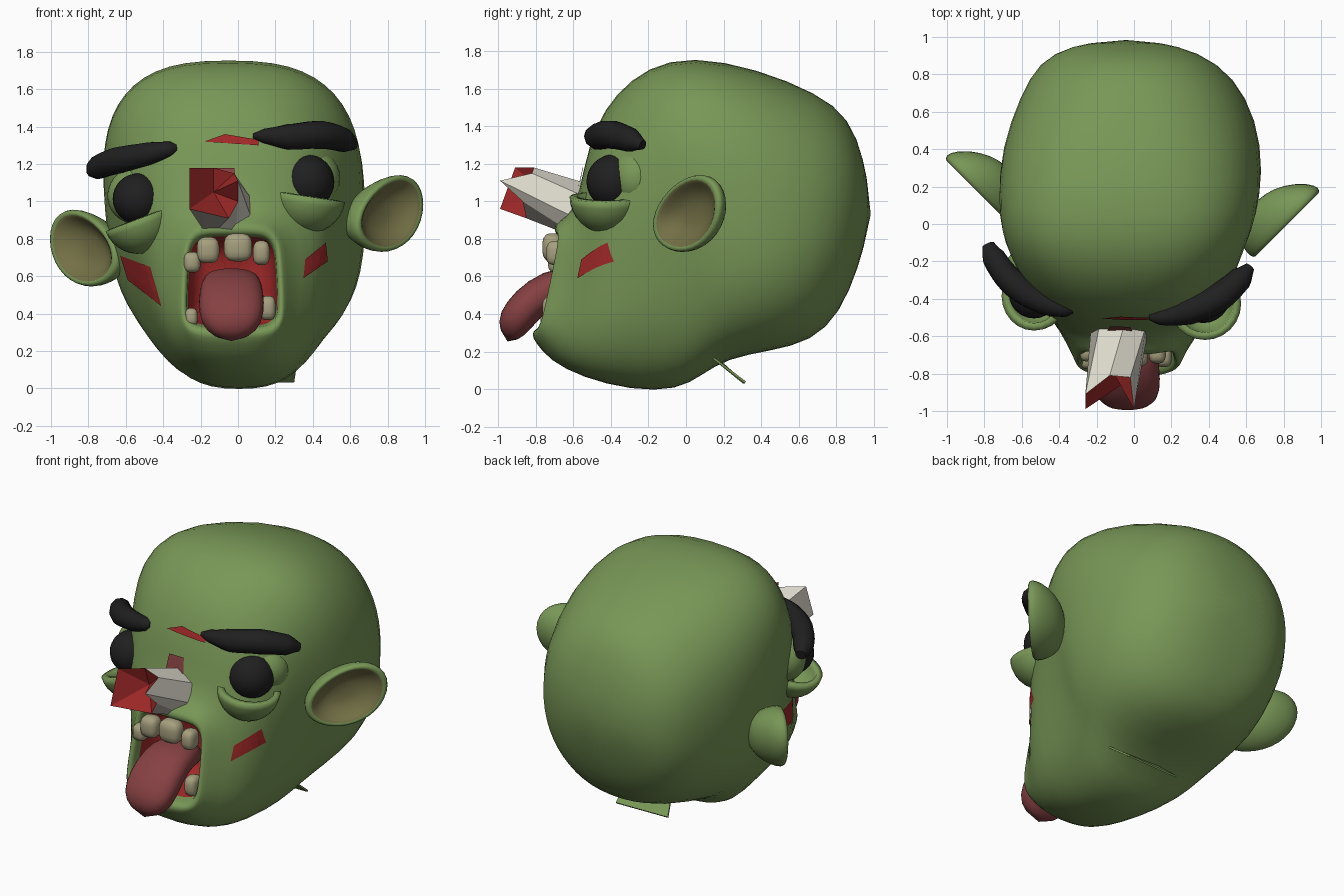
import bpy, bmesh, math
from math import sin, cos, pi, radians
from mathutils import Vector, Matrix
from mathutils.bvhtree import BVHTree

if "Cube" in bpy.data.objects:
    bpy.data.objects.remove(bpy.data.objects["Cube"])


def material(name, rgb):
    m = bpy.data.materials.new(name)
    m.use_nodes = True
    col = (*rgb, 1)
    m.diffuse_color = col
    bsdf = m.node_tree.nodes["Principled BSDF"]
    bsdf.inputs["Base Color"].default_value = col
    bsdf.inputs["Roughness"].default_value = 0.9
    return m


GREEN = material("green skin", (0.19, 0.31, 0.095))
RED = material("wound red", (0.36, 0.022, 0.022))
PINK = material("tongue red", (0.24, 0.052, 0.055))
BONE = material("bone", (0.72, 0.69, 0.6))
TOOTH = material("dull tooth", (0.38, 0.35, 0.21))
BLACK = material("black", (0.014, 0.014, 0.014))
OLIVE = material("olive ear", (0.17, 0.16, 0.06))


def finish(name, bm, mats, smooth=True, subsurf=0):
    """Turn a bmesh into a shaded object."""
    bmesh.ops.recalc_face_normals(bm, faces=bm.faces)
    mesh = bpy.data.meshes.new(name)
    for f in bm.faces:
        f.smooth = smooth
    bm.to_mesh(mesh)
    bm.free()
    for m in mats:
        mesh.materials.append(m)
    ob = bpy.data.objects.new(name, mesh)
    bpy.context.collection.objects.link(ob)
    if subsurf:
        mod = ob.modifiers.new("round", "SUBSURF")
        mod.levels = mod.render_levels = subsurf
    return ob


def loft(name, rings, mats, band=lambda i: 0, smooth=True, subsurf=0):
    """Skin a list of rings; a ring of one point closes that end."""
    bm = bmesh.new()
    vs = [[bm.verts.new(p) for p in r] for r in rings]
    for i, (a, b) in enumerate(zip(vs, vs[1:])):
        n = max(len(a), len(b))
        for k in range(n):
            j = (k + 1) % n
            if len(a) == 1:
                quad = (a[0], b[j], b[k])
            elif len(b) == 1:
                quad = (a[k], a[j], b[0])
            else:
                quad = (a[k], a[j], b[j], b[k])
            bm.faces.new(quad).material_index = band(i)
    return finish(name, bm, mats, smooth, subsurf)


def slab(a, p):
    """Unit superellipse point."""
    c, s = cos(a), sin(a)
    return math.copysign(abs(c) ** (2 / p), c), math.copysign(abs(s) ** (2 / p), s)


def head_ring(yt, zt, yb, zb, wt, wb, cx, swing, p):
    lean = .06 if wt > .5 else 0
    pts = []
    for k in range(28):
        u, v = slab(2 * pi * (k + 0.5) / 28, p)
        t = (v + 1) / 2
        pts.append((cx + lean * (1 - t) + u * (wb + (wt - wb) * t),
                    yb + (yt - yb) * t + swing * u * u,
                    zb + (zt - zb) * t))
    return pts


# Head: runs from the throat, out over the lips and back around the skull
sections = [
    (-.45, .78, -.45, .36, .22, .23, -.03, 0, 4),
    (-.68, .82, -.78, .33, .225, .25, -.03, .04, 5),
    (-.70, .825, -.81, .32, .23, .255, -.03, .04, 5),
    (-.71, .86, -.83, .29, .25, .28, -.03, .04, 5),
    (-.69, .89, -.81, .25, .27, .30, -.03, .05, 4),
    (-.59, .96, -.73, .15, .37, .34, -.03, .07, 3.1),
    (-.55, 1.18, -.56, .06, .52, .42, -.04, .09, 2.9),
    (-.49, 1.41, -.30, -.01, .65, .44, -.05, .16, 2.7),
    (-.38, 1.58, -.05, -.01, .72, .51, -.06, .15, 2.6),
    (-.21, 1.72, .08, .07, .74, .58, -.06, .08, 2.7),
    (.03, 1.78, .22, .16, .735, .67, -.05, .02, 2.8),
    (.38, 1.71, .45, .20, .71, .69, -.04, 0, 2.6),
    (.70, 1.58, .67, .25, .61, .61, -.03, 0, 2.25),
    (.87, 1.45, .82, .40, .48, .49, -.03, .02, 2.15),
    (.95, 1.22, .92, .65, .28, .30, -.05, .02, 2.1),
]
rings = [[(-.03, -.44, .57)]] + [head_ring(*s) for s in sections] + [[(-.04, .99, .93)]]
head = loft("head", rings, [GREEN, RED], lambda i: int(i < 2), subsurf=1)
bpy.context.view_layer.update()
skin = BVHTree.FromObject(head, bpy.context.evaluated_depsgraph_get())


def patch(name, mat, corners, n=6):
    """Thin plate laid on the face, given by its four x, z corners."""
    a, b, c, d = [Vector(p) for p in corners]
    bm = bmesh.new()
    grid = []
    for i in range(n + 1):
        for j in range(n + 1):
            q = a.lerp(b, i / n).lerp(d.lerp(c, i / n), j / n)
            hit = skin.ray_cast(Vector((q.x, -2, q.y)), Vector((0, 1, 0)))[0]
            grid.append(bm.verts.new((q.x, (hit.y if hit else -.2) - .009, q.y)))
    for i in range(n):
        for j in range(n):
            k = i * (n + 1) + j
            bm.faces.new((grid[k], grid[k + n + 1], grid[k + n + 2], grid[k + 1]))
    ob = finish(name, bm, [mat], False)
    if ob.data.polygons[0].normal.y > 0:
        ob.data.flip_normals()


patch("left_cheek_wound", RED, [(.36, .69), (.47, .78), (.48, .68), (.35, .59)])
patch("right_cheek_wound", RED, [(-.63, .71), (-.47, .65), (-.41, .44), (-.59, .58)])
patch("forehead_wound", RED, [(-.18, 1.32), (-.07, 1.36), (.11, 1.33), (.11, 1.30)])
patch("nose_hole", PINK, [(-.13, 1.18), (-.02, 1.18), (0, 1.0), (-.15, 1.0)])


def ball(name, mat, loc, scale, turn=0, lower_only=False):
    bm = bmesh.new()
    bmesh.ops.create_uvsphere(bm, u_segments=24, v_segments=16, radius=1)
    if lower_only:
        bmesh.ops.delete(bm, geom=[v for v in bm.verts if v.co.z > .01], context="VERTS")
    bm.transform(Matrix.LocRotScale(Vector(loc), Matrix.Rotation(turn, 3, "Y").to_quaternion(),
                                    Vector(scale)))
    return finish(name, bm, [mat])


def tube(name, mat, pts, radii, depth):
    """Tapered round strip along a smooth curve."""
    cu = bpy.data.curves.new(name, "CURVE")
    cu.dimensions = "3D"
    cu.bevel_depth, cu.bevel_resolution, cu.resolution_u = depth, 3, 6
    cu.use_fill_caps = True
    sp = cu.splines.new("BEZIER")
    sp.bezier_points.add(len(pts) - 1)
    for b, p, r in zip(sp.bezier_points, pts, radii):
        b.co, b.radius = p, r
        b.handle_left_type = b.handle_right_type = "AUTO"
    cu.materials.append(mat)
    ob = bpy.data.objects.new(name, cu)
    bpy.context.collection.objects.link(ob)


# Eyes, each in a raised socket with a bowl-like lower lid
for side, eye, r, bowl, br, tilt in (
        ("left", (.37, -.385, 1.105), .145, (.38, -.425, 1.025), .195, .15),
        ("right", (-.535, -.37, 1.015), .135, (-.535, -.385, .905), .185, -.36)):
    ball(side + "_eye", BLACK, eye, (r, r, r))
    ball(side + "_socket", GREEN, (eye[0], eye[1] + .12, eye[2] + .02), (1.22 * r, r, 1.15 * r), tilt)
    lid = ball(side + "_lower_lid", GREEN, bowl, (br, br, br), tilt, True)
    lid.modifiers.new("thick", "SOLIDIFY").thickness = .04

# Eyebrows
tube("left_brow", BLACK, [(.08, -.50, 1.35), (.14, -.50, 1.35), (.27, -.47, 1.345), (.44, -.40, 1.355),
                          (.57, -.29, 1.325), (.62, -.23, 1.30)], (.2, .6, 1.05, 1.15, .95, .4), .068)
tube("right_brow", BLACK, [(-.325, -.46, 1.285), (-.36, -.455, 1.28), (-.48, -.42, 1.255), (-.64, -.32, 1.22),
                           (-.75, -.18, 1.18), (-.78, -.11, 1.16)], (.3, .65, .95, 1.1, .95, .5), .067)

# Ears: a rounded shell folded over a rim into a dished inside
for side, s, centre in (("left", 1, (.79, .025, .93)), ("right", -1, (-.805, .20, .745))):
    out, up, face = Vector((s * .71, .71, 0)), Vector((0, 0, 1)), Vector((s * .71, -.71, 0))
    rings = []
    for size, depth in ((0, -.17), (.5, -.15), (.85, -.08), (1, 0), (.98, .04),
                        (.85, .045), (.74, .01), (.45, -.04), (0, -.05)):
        ring = []
        for k in range(16 if size else 1):
            a = 2 * pi * k / 16
            x = .265 * size * cos(a)
            z = .205 * size * sin(a) * (1 + .12 * cos(a)) + .22 * x
            ring.append(Vector(centre) + out * (x + .3 * min(depth, 0)) + up * z + face * depth)
        rings.append(ring)
    loft(side + "_ear", rings, [GREEN, OLIVE], lambda i: int(i >= 5), subsurf=1)

# Tongue hanging out over the lower lip
rings = [[(-.035, -.46, .53)]]
for y, z, w, t, lean in ((-.48, .54, .13, .09, 1.4), (-.64, .57, .16, .1, 1.2), (-.78, .51, .175, .1, .8),
                         (-.88, .41, .18, .1, .55), (-.935, .32, .15, .085, .5)):
    ring = []
    for k in range(16):
        u, v = slab(2 * pi * k / 16, 2.5)
        ring.append((-.035 + w * u, y - t * v * cos(lean), z + t * v * sin(lean)))
    rings.append(ring)
rings.append([(-.035, -.955, .235)])
loft("tongue", rings, [PINK], subsurf=1)

# Teeth
for i, (x, y, z, w, h) in enumerate((
        (-.245, -.68, .675, .045, .055), (-.16, -.70, .74, .06, .07), (0, -.71, .755, .076, .075),
        (.125, -.69, .725, .045, .065), (-.25, -.72, .38, .035, .05), (.16, -.71, .43, .042, .065))):
    bm = bmesh.new()
    bmesh.ops.create_cube(bm, size=2)
    bmesh.ops.bevel(bm, geom=bm.edges[:], offset=.7, segments=3, profile=.5, affect="EDGES")
    bm.transform(Matrix.LocRotScale(Vector((x, y, z)), None, Vector((w, .055, h))))
    finish("tooth_%d" % (i + 1), bm, [TOOTH])

# Broken nose bone: a seven-sided stump with a jagged, hollow red end
base = [(-.07 + .16 * cos(a), -.54, .94 + .16 * sin(a))
        for a in (radians(135) - 2 * pi * k / 7 for k in range(7))]
rim = [(-.26, -.91, 1.18), (-.13, -.81, 1.18), (-.02, -.82, 1.15), (.0, -.99, 1.11),
       (.0, -.87, 1.0), (-.05, -.85, .91), (-.26, -.99, .96)]
loft("nose_bone", [[(-.07, -.5, .96)], base, rim, [(-.13, -.76, 1.05)]], [BONE, RED],
     lambda i: int(i == 2), smooth=False)

# Torn skin flap under the neck
bm = bmesh.new()
bm.faces.new([bm.verts.new(p) for p in ((-.08, .31, .04), (.30, .32, .04), (.32, .15, .17), (0, .13, .2))])
flap = finish("neck_flap", bm, [GREEN], False)
flap.modifiers.new("thick", "SOLIDIFY").thickness = .012
